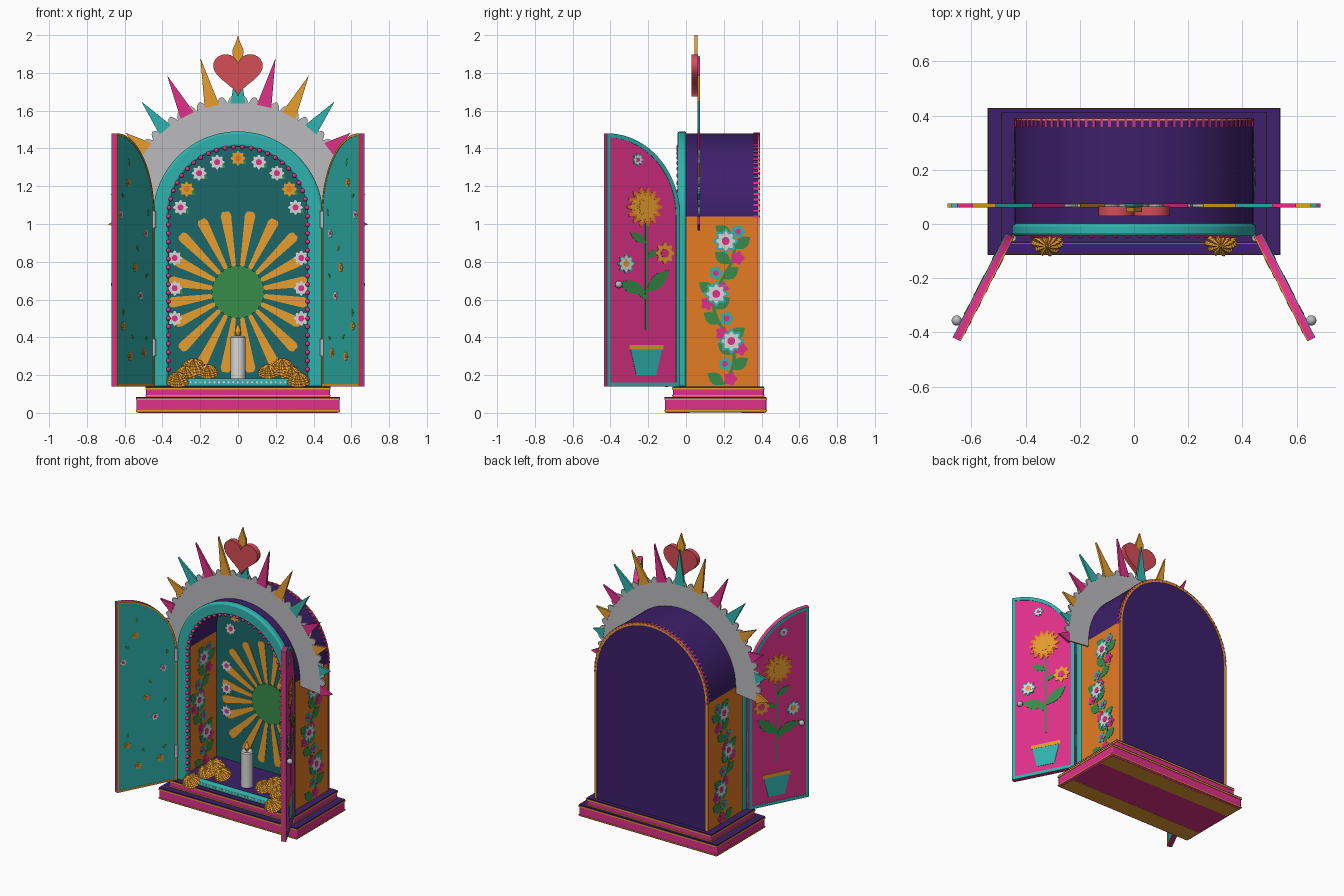
import bpy, bmesh, math, random
from mathutils import Matrix, Vector
from math import sin, cos, pi, radians

if "Cube" in bpy.data.objects:
    bpy.data.objects.remove(bpy.data.objects["Cube"])

COL = dict(pink=(.74, .03, .25), tangerine=(.78, .2, .017), gold=(.80, .34, .028),
           turquoise=(.03, .45, .42), deep_teal=(.012, .135, .14), purple=(.047, .014, .145),
           green=(.04, .26, .07), red=(.66, .075, .095), white=(.68, .68, .68), silver=(.5, .5, .52))
MAT = {}
for n, c in COL.items():
    MAT[n] = bpy.data.materials.new(n)
    MAT[n].diffuse_color = (*c, 1)
ZC = 1.04  # spring line of the arch


class Part:
    """Collects closed solids, drawn in (x, z) and extruded along y, into one object."""
    def __init__(self):
        self.bm, self.mats = bmesh.new(), []

    def idx(self, m):
        if m not in self.mats:
            self.mats.append(m)
        return self.mats.index(m)

    def face(self, vs, m):
        self.bm.faces.new(vs).material_index = self.idx(m)

    def plate(self, pts, y0, y1, m):
        a = [self.bm.verts.new((x, y0, z)) for x, z in pts]
        b = [self.bm.verts.new((x, y1, z)) for x, z in pts]
        self.face(a, m)
        self.face(b[::-1], m)
        for i in range(len(a)):
            j = (i + 1) % len(a)
            self.face((a[j], a[i], b[i], b[j]), m)

    def strip(self, A, B, y0, y1, m, closed=False):
        """Band between two matching outlines; m may be a rule on height."""
        f = m if callable(m) else (lambda z: m)
        rows = [[self.bm.verts.new(v) for v in ((a[0], y0, a[1]), (a[0], y1, a[1]),
                 (b[0], y1, b[1]), (b[0], y0, b[1]))] for a, b in zip(A, B)]
        n = len(rows)
        for i in range(n if closed else n - 1):
            p, q = rows[i], rows[(i + 1) % n]
            mm = f((A[i][1] + A[(i + 1) % n][1]) / 2)
            for k in range(4):
                self.face((p[k], p[(k + 1) % 4], q[(k + 1) % 4], q[k]), mm)
        if not closed:
            self.face(rows[0], f(A[0][1]))
            self.face(rows[-1][::-1], f(A[-1][1]))

    def box(self, x, y0, y1, z0, z1, m, x0=None):
        x0 = -x if x0 is None else x0
        self.plate([(x0, z0), (x, z0), (x, z1), (x0, z1)], y0, y1, m)

    def flower(self, x, z, r, petal, eye, y, s=1, n=8):
        self.plate([(x + r * (.86 + .14 * cos(n * t)) * cos(t), z + r * (.86 + .14 * cos(n * t)) * sin(t))
                    for t in (2 * pi * i / (n * 6) for i in range(n * 6))], y, y + s * .003, petal)
        self.plate(disc(x, z, r * .4), y, y + s * .0045, eye)

    def leaf(self, x, z, length, ang, m, y, s=1, w=.25):
        c = [(t * length / 8, sin(pi * t / 8) * length * w) for t in range(9)]
        c += [(a, -b) for a, b in c[-2:0:-1]]
        self.plate([(x + a * cos(ang) - b * sin(ang), z + a * sin(ang) + b * cos(ang)) for a, b in c], y, y + s * .002, m)

    def ball(self, x, y, z, r, m):
        res = bmesh.ops.create_icosphere(self.bm, subdivisions=3, radius=r, matrix=Matrix.Translation((x, y, z)))
        for f in {f for v in res['verts'] for f in v.link_faces}:
            f.material_index = self.idx(m)

    def lathe(self, x, y, prof, m, n=24):
        """Solid of revolution about z; profile starts and ends off-axis."""
        rings = [[self.bm.verts.new((x + r * cos(2 * pi * i / n), y + r * sin(2 * pi * i / n), z))
                  for i in range(n)] for r, z in prof]
        for p, q in zip(rings, rings[1:]):
            for i in range(n):
                self.face((p[i], p[(i + 1) % n], q[(i + 1) % n], q[i]), m)
        self.face(rings[0][::-1], m)
        self.face(rings[-1], m)

    def done(self, name, M=Matrix(), bevel=0):
        self.bm.transform(M)
        bmesh.ops.recalc_face_normals(self.bm, faces=self.bm.faces[:])
        me = bpy.data.meshes.new(name)
        self.bm.to_mesh(me)
        self.bm.free()
        for m in self.mats:
            me.materials.append(MAT[m])
        o = bpy.data.objects.new(name, me)
        bpy.context.collection.objects.link(o)
        if bevel:
            b = o.modifiers.new("bevel", 'BEVEL')
            b.width, b.segments, b.limit_method, b.angle_limit = bevel, 2, 'ANGLE', radians(50)


def disc(x, z, r, n=24):
    return [(x + r * cos(2 * pi * i / n), z + r * sin(2 * pi * i / n)) for i in range(n)]

def polar(r, a):  # angle measured from straight up, around the arch centre
    return (r * sin(a), ZC + r * cos(a))

def arch(r, z0, n=48):
    return [(-r, z0)] + [polar(r, -pi / 2 + pi * i / n) for i in range(n + 1)] + [(r, z0)]

def walk(r, z0, step):  # evenly spaced points (x, z, angle) along the arch outline
    k = int(pi * r / step)
    out = [(*polar(r, -pi / 2 + pi * i / k), -pi / 2 + pi * i / k) for i in range(k + 1)]
    return out + [(s * r, ZC - step * i, s * pi / 2) for i in range(1, int((ZC - z0) / step) + 1) for s in (-1, 1)]


# stepped base with gold bands and purple tops
for name, x, y0, y1, z0, z1 in (("base_plinth", .538, -.112, .425, .0, .08), ("base_step", .488, -.07, .412, .08, .135)):
    p = Part()
    p.box(x, y0, y1, z0 + .001, z1, 'pink')
    p.done(name, bevel=.006)
    p = Part()
    for za, zb in ((z0 + .007, z0 + .014), (z1 - .012, z1 - .003)):
        p.box(x + .003, y0 - .003, y1 + .003, za, zb, 'gold')
    p.box(x + .001, y0 - .001, y1 + .001, z1 - .004, z1 + .004, 'purple')
    if z0 == 0:  # gold bands underneath
        p.box(x - .01, y0 + .01, y0 + .13, 0, .004, 'gold')
        p.box(x - .01, y1 - .13, y1 - .01, 0, .004, 'gold')
    p.done(name + "_trim")

# cabinet shell, back and floor
p = Part()
p.strip(arch(.44, .135), arch(.418, .135), -.005, .385, lambda z: 'tangerine' if z < ZC - .001 else 'purple')
p.done("cabinet_shell")
p = Part()
p.plate(arch(.425, .135), .365, .388, 'purple')
p.plate(arch(.418, .135), .355, .366, 'deep_teal')
p.box(.418, -.01, .36, .135, .16, 'purple')
p.done("cabinet_back_and_floor")
p = Part()
p.strip(arch(.443, .14), arch(.424, .14), .382, .39, 'gold')
for s in (-1, 1):
    p.box(s * .442, .376, .383, .14, ZC, 'pink', s * .43)
for x, z, a in walk(.442, ZC, .03):
    c, s = cos(a), sin(a)
    p.plate([(x + u * c + v * s, z - u * s + v * c) for u, v in ((-.005, -.01), (.005, -.01), (.005, .0015), (-.005, .0015))],
            .358, .391, 'pink')
p.done("back_edge_trim")

# front frame, sill with lace dots, and beads
p = Part()
p.strip(arch(.45, .137), arch(.368, .137), -.045, .002, 'turquoise')
p.box(.372, -.045, -.005, .137, .183, 'turquoise')
p.done("front_frame", bevel=.012)
p = Part()
for i in range(-14, 15):
    p.plate(disc(i * .025, .162, .006, 8), -.047, -.04, 'white')
p.done("sill_lace")
p = Part()
for x, z, a in walk(.368, .2, .045):
    p.ball(x, -.039, z, .0125, 'pink')
p.done("frame_beads")

# sunburst and flower garland on the back panel
p = Part()
for i in range(20):
    a = radians(9 + 18 * i)
    r1 = .37 if abs(sin(a)) > .85 else .43
    p.plate([(r * sin(a) + w * cos(a), .64 + r * cos(a) - w * sin(a))
             for r, w in ((.12, -.010), (r1 - .02, -.028), (r1, -.018), (r1, .018), (r1 - .02, .028), (.12, .010))],
            .351, .356, 'gold')
p.plate([(r * cos(t), .64 + r * sin(t)) for t, r in ((2 * pi * i / 80, .143 if i % 2 else .135) for i in range(80))],
        .347, .356, 'green')
p.done("sunburst")
p = Part()
spots = [(x, z) for x, z in (polar(.308, radians(a)) for a in (-81, -62, -42, -21, 0, 21, 42, 62, 81))]
spots += [(s * .335, z) for z in (.82, .66, .5) for s in (-1, 1)]
for i, (x, z) in enumerate(spots):
    gold = i in (1, 4, 7)
    p.leaf(x, z, .055, radians(-35), 'green', .354, -1)
    p.flower(x, z, .04, 'gold' if gold else 'white', 'tangerine' if gold else 'pink', .3535, -1)
p.done("flower_garland")

# flowering vines on the side walls, outside and inside
for s, sn in ((1, "right"), (-1, "left")):
    for x, d, inn in ((.44, 1, "outer"), (.418, -1, "inner")):
        p = Part()
        path = [(.2 + .055 * sin((z - .15) * 11), z) for z in (.15 + .02 * i for i in range(42))]
        p.strip([(a - .009, b) for a, b in path], [(a + .009, b) for a, b in path], 0, .0015, 'green')
        for i in range(11):
            a, b = path[4 * i if i < 10 else 39]
            p.leaf(a, b, .105, radians(35 if i % 2 else 145), 'green', 0, 1, .3)
            p.flower(a + (-.035 if i % 2 else .035), b + .03, .038, ('pink', 'turquoise', 'pink')[i % 3], 'pink', .0005, n=5)
        for a, b in ((.21, .91), (.16, .63), (.24, .38)):
            p.flower(a, b, .068, 'turquoise', 'white', .001)
            p.flower(a, b, .052, 'white', 'pink', .003)
        p.done(f"{sn}_{inn}_vine", Matrix(((0, s * d, 0, s * x), (1, 0, 0, 0), (0, 0, 1, 0), (0, 0, 0, 1))))

# open doors: local x runs from hinge to free edge, local y from inside to outside
W, T = .434, .026
def door_outline(i):
    return [(W - i, .14 + i), (i, .14 + i)] + [(W - (W - i) * cos(t), ZC + (.44 - i) * sin(t))
            for t in (pi / 2 * k / 20 for k in range(20))] + [(W - i, 1.48 - i)]

dx, dy = .195 / .427, -.38 / .427
for s, sn in ((1, "right"), (-1, "left")):
    M = Matrix(((s * dx, -s * dy, 0, s * .445), (dy, dx, 0, -.045), (0, 0, 1, 0), (0, 0, 0, 1)))
    p = Part()
    p.plate(door_outline(0), 0, T, 'pink')
    p.done(sn + "_door", M)
    p = Part()
    p.plate(door_outline(.004), -.002, .001, 'turquoise')
    p.strip(door_outline(0), door_outline(.012), -.004, .002, 'gold', True)
    p.strip(door_outline(0), door_outline(.022), T - .002, T + .003, 'turquoise', True)
    p.done(sn + "_door_borders", M)
    # potted plant outside
    p = Part()
    p.plate([(.14, .2), (.26, .2), (.295, .345), (.105, .345)], T, T + .003, 'turquoise')
    p.box(.3, T, T + .004, .335, .36, 'gold', .1)
    p.box(.206, T, T + .002, .44, 1.0, 'green', .194)
    for x, z, a, l in ((.2, .9, 30, .11), (.2, .64, 140, .18), (.2, .64, 17, .17), (.2, .82, 150, .08), (.2, .6, 50, .08)):
        p.leaf(x, z, l, radians(a), 'green', T, 1, .2)
    p.flower(.21, 1.09, .107, 'tangerine', 'gold', T, n=14)
    p.flower(.21, 1.09, .085, 'gold', 'gold', T + .001, n=14)
    p.flower(.09, .845, .057, 'gold', 'pink', T + .001)
    p.flower(.32, .79, .052, 'turquoise', 'white', T)
    p.flower(.32, .79, .043, 'white', 'gold', T + .001)
    p.flower(.25, 1.34, .034, 'turquoise', 'white', T)
    p.flower(.25, 1.34, .027, 'white', 'pink', T + .001)
    p.done(sn + "_door_plant", M)
    # scattered blossoms inside
    p = Part()
    random.seed(4)
    for i, (x, z) in enumerate(((.39, 1.05), (.22, .77), (.16, .62), (.36, .46), (.3, 1.22), (.1, .95), (.28, .3), (.12, .32))):
        white = i in (0, 2, 5)
        p.flower(x, z, .025, 'white' if white else 'gold', 'pink' if white else 'tangerine', -.0015, -1, 6)
        p.leaf(x + random.uniform(-.06, .0), z + .09, .04, random.uniform(0, 6), 'green', -.0015, -1)
    p.done(sn + "_door_blossoms", M)
    p = Part()
    p.ball(.372, T + .018, .68, .019, 'silver')
    p.done(sn + "_knob", M)
    p = Part()
    for z in (.30, .98):
        p.lathe(s * .447, -.052, [(.012, z), (.012, z + .09)], 'silver', 16)
    p.done(sn + "_hinges")

# scalloped crown plate with rays
p = Part()
N, A = 36 * 7, radians(96)
ang = [-A + 2 * A * i / N for i in range(N + 1)]
p.strip([polar(.6 + .037 * abs(sin(pi * i / 7)) ** .8, a) for i, a in enumerate(ang)], [polar(.438, a) for a in ang],
        .063, .073, 'silver')
p.done("crown_plate")
p = Part()
tips = (.85, .861, .836, .795, .744, .71, .685, .69)
for i in range(-7, 8):
    a = radians(13.35 * i)
    p.plate([polar(.6, a - .065), polar(tips[abs(i)], a), polar(.6, a + .065)], .060, .075, ('turquoise', 'pink', 'gold')[i % 3])
p.done("crown_rays")

# heart with flame
p = Part()
ts = [2 * pi * i / 60 for i in range(60)]
p.plate([(.0082 * 16 * sin(t) ** 3, 1.807 + .0077 * (13 * cos(t) - 5 * cos(2 * t) - 2 * cos(3 * t) - cos(4 * t))) for t in ts],
        .03, .064, 'red')
p.done("heart", bevel=.01)
p = Part()
p.plate([(0, 2.0), (-.012, 1.96), (-.03, 1.92), (-.026, 1.88), (0, 1.84), (.026, 1.88), (.03, 1.92), (.012, 1.96)], .045, .06, 'gold')
p.done("heart_flame")

# candle
p = Part()
p.lathe(0, .1, [(.04, .16), (.04, .40), (.034, .408), (.01, .402)], 'white')
p.lathe(0, .1, [(.002, .402), (.013, .415), (.017, .43), (.011, .45), (.001, .475)], 'gold', 12)
p.done("candle")

# marigolds: domed stack of zigzag petal tiers
def marigold(x, y, z, R, name):
    p = Part()
    for k in range(6):
        r, h, n = R * cos(k * .25), R * (.85 * sin(k * .25) - .4), 24
        ring = [p.bm.verts.new((q * cos(t), q * sin(t), h + (.06 * R if j % 2 else 0)))
                for j, t, q in ((j, 2 * pi * j / n + k, r if j % 2 else r * .84) for j in range(n))]
        top, bot = p.bm.verts.new((0, 0, h + R * .2)), p.bm.verts.new((0, 0, h - R * .2))
        for j in range(n):
            p.face((ring[j], ring[(j + 1) % n], top), 'gold')
            p.face((ring[(j + 1) % n], ring[j], bot), 'gold')
    p.done(name, Matrix.Translation((x, y, z)) @ Matrix.Rotation(radians(25), 4, 'X'))

for i, (x, y, z, R) in enumerate(((.32, -.068, .182, .064), (.235, .07, .25, .072), (.16, .05, .225, .06), (.28, .04, .215, .062))):
    for s, sn in ((1, "right"), (-1, "left")):
        marigold(s * x, y, z, R, f"{sn}_marigold_{i}")

for o in bpy.context.scene.objects:
    o.select_set("marigold" not in o.name)
    bpy.context.view_layer.objects.active = o
bpy.ops.object.shade_smooth_by_angle(angle=radians(30))

for m in bpy.data.materials:
    if m.users and not m.is_grease_pencil:
        m.use_nodes = True
        m.node_tree.nodes["Principled BSDF"].inputs["Base Color"].default_value = m.diffuse_color
